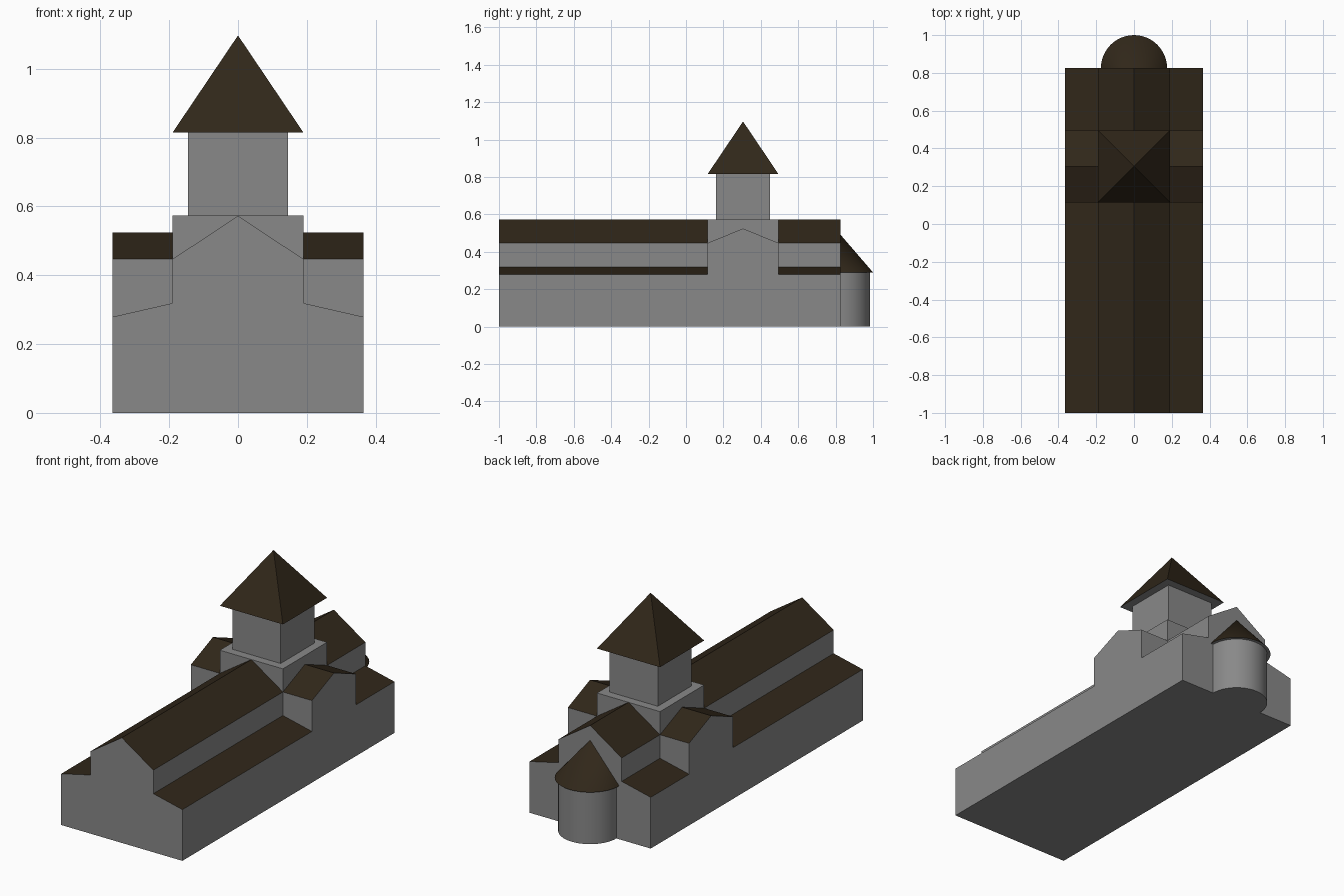
import bpy, bmesh, math
from mathutils import Vector

if "Cube" in bpy.data.objects:
    bpy.data.objects.remove(bpy.data.objects["Cube"])

roof_mat = bpy.data.materials.new("dark_roof")
roof_mat.diffuse_color = (0.03, 0.02, 0.01, 1)
roof_mat.use_nodes = True
roof_mat.node_tree.nodes["Principled BSDF"].inputs["Base Color"].default_value = roof_mat.diffuse_color
stone_mat = bpy.data.materials.new("grey_stone")
stone_mat.diffuse_color = (0.25, 0.25, 0.25, 1)
stone_mat.use_nodes = True
stone_mat.node_tree.nodes["Principled BSDF"].inputs["Base Color"].default_value = stone_mat.diffuse_color

CY = 0.305          # centre of crossing tower
AISLE, NAVE = 0.365, 0.19


def finish(name, bm):
    """Make the object; sloping upward faces become roof."""
    bmesh.ops.remove_doubles(bm, verts=bm.verts, dist=1e-5)
    bmesh.ops.recalc_face_normals(bm, faces=bm.faces)
    bm.normal_update()
    for f in bm.faces:
        f.material_index = int(0.1 < f.normal.z < 0.99)
    me = bpy.data.meshes.new(name)
    bm.to_mesh(me)
    bm.free()
    me.materials.append(stone_mat)
    me.materials.append(roof_mat)
    ob = bpy.data.objects.new(name, me)
    bpy.context.collection.objects.link(ob)
    return ob


def prism(name, points, direction):
    """Extrude a closed outline along a vector."""
    bm = bmesh.new()
    face = bm.faces.new([bm.verts.new(p) for p in points])
    ext = bmesh.ops.extrude_face_region(bm, geom=[face], use_keep_orig=True)
    moved = [v for v in ext["geom"] if isinstance(v, bmesh.types.BMVert)]
    bmesh.ops.translate(bm, verts=moved, vec=Vector(direction))
    return finish(name, bm)


def box(name, half, z0, z1):
    """Square block around the tower axis."""
    pts = [(x * half, CY + y * half, z0) for x, y in ((-1, -1), (1, -1), (1, 1), (-1, 1))]
    return prism(name, pts, (0, 0, z1 - z0))


def cone_roof(name, ring, apex):
    """Closed cone or pyramid over an outline."""
    bm = bmesh.new()
    base = [bm.verts.new(p) for p in ring]
    top = bm.verts.new(apex)
    bm.faces.new(base)
    for a, b in zip(base, base[1:] + base[:1]):
        bm.faces.new((a, b, top))
    return finish(name, bm)


# Basilica section with low side aisles, either side of the transept
right = [(AISLE, 0), (AISLE, 0.279), (NAVE, 0.319), (NAVE, 0.447)]
section = right + [(0, 0.573)] + [(-x, z) for x, z in reversed(right)]
for name, y0, y1 in (("nave", -1, CY - NAVE), ("choir", CY + NAVE, 0.825)):
    prism(name, [(x, y0, z) for x, z in section], (0, y1 - y0, 0))

# Transept with gables on both sides
gable = [(-NAVE, 0), (NAVE, 0), (NAVE, 0.447), (0, 0.525), (-NAVE, 0.447)]
prism("transept", [(-AISLE, CY + y, z) for y, z in gable], (2 * AISLE, 0, 0))

# Crossing block, tower and pyramid roof
box("crossing", NAVE, 0.447, 0.573)
box("tower", 0.145, 0.573, 0.815)
cone_roof("tower_roof", [(x * NAVE, CY + y * NAVE, 0.815) for x, y in
                         ((-1, -1), (1, -1), (1, 1), (-1, 1))], (0, CY, 1.097))


# Half-round apse with half-cone roof
def half_ring(r, z, n=24):
    return [(r * math.cos(math.pi * i / n), 0.825 + r * math.sin(math.pi * i / n), z)
            for i in range(n + 1)]


apse = prism("apse", half_ring(0.158, 0), (0, 0, 0.29))
apse_roof = cone_roof("apse_roof", half_ring(0.175, 0.29), (0, 0.825, 0.493))
for ob in (apse, apse_roof):
    bpy.ops.object.select_all(action="DESELECT")
    ob.select_set(True)
    bpy.context.view_layer.objects.active = ob
    bpy.ops.object.shade_smooth_by_angle(angle=math.radians(30))
